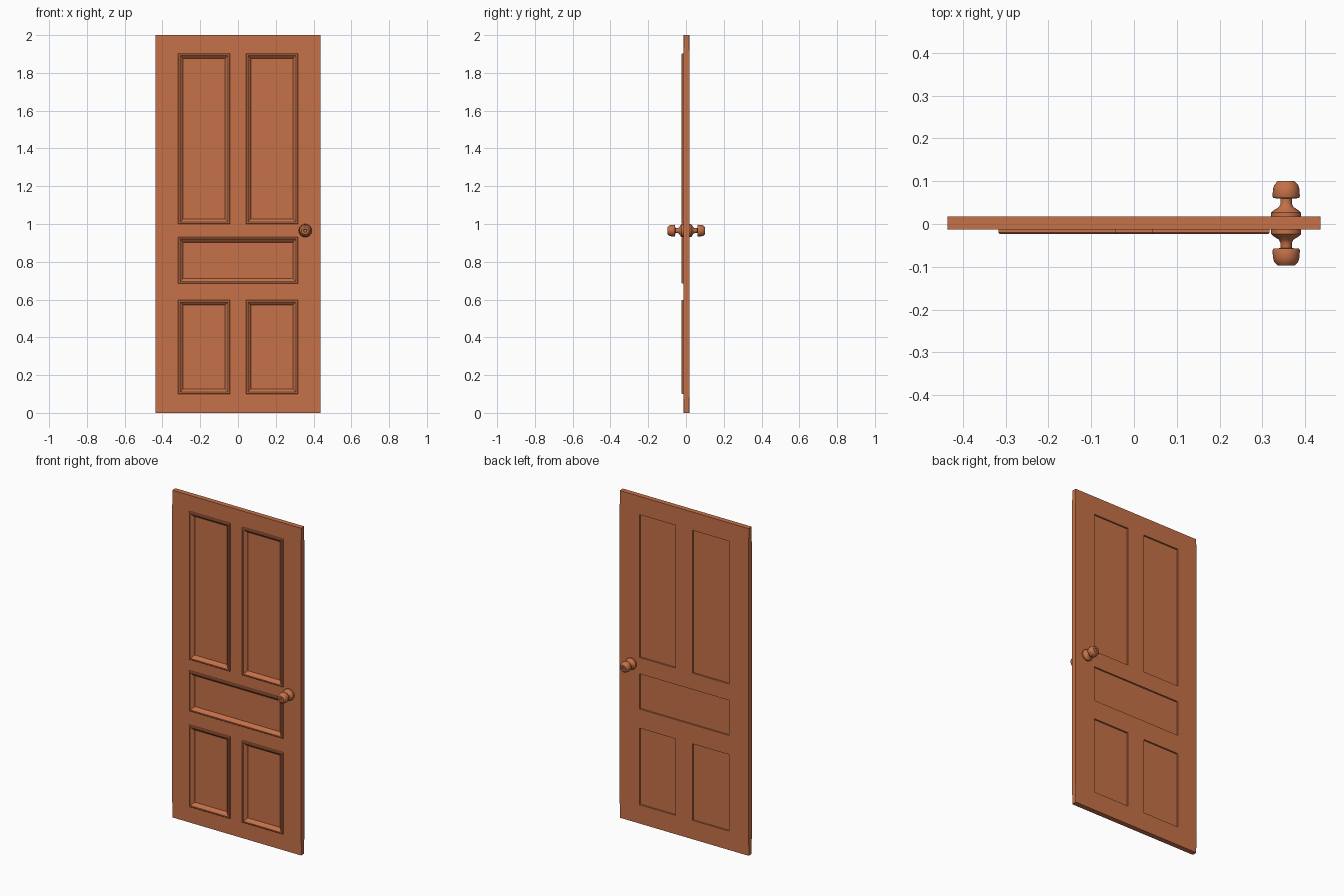
import bpy, bmesh, math

if "Cube" in bpy.data.objects:
    bpy.data.objects.remove(bpy.data.objects["Cube"])

wood = bpy.data.materials.new("brown_wood")
wood.diffuse_color = (0.56, 0.165, 0.065, 1)
wood.use_nodes = True
wood.node_tree.nodes["Principled BSDF"].inputs["Base Color"].default_value = wood.diffuse_color

FRONT, BACK = -0.013, 0.018
LAP = 0.015                      # how far the moulding overlaps the frame
W, X0, X1 = 0.436, 0.042, 0.317  # half width, moulding inner and outer x
ROWS = [(0.10, 0.598), (0.685, 0.93), (1.0, 1.903)]
PANELS = {
    "lower_left": (-X1, -X0, *ROWS[0]), "lower_right": (X0, X1, *ROWS[0]),
    "middle": (-X1, X1, *ROWS[1]),
    "upper_left": (-X1, -X0, *ROWS[2]), "upper_right": (X0, X1, *ROWS[2]),
}


def finish(bm, name, smooth=None):
    bmesh.ops.recalc_face_normals(bm, faces=bm.faces)
    me = bpy.data.meshes.new(name)
    bm.to_mesh(me)
    bm.free()
    ob = bpy.data.objects.new(name, me)
    bpy.context.collection.objects.link(ob)
    me.materials.append(wood)
    if smooth:
        bpy.ops.object.select_all(action='DESELECT')
        ob.select_set(True)
        bpy.context.view_layer.objects.active = ob
        bpy.ops.object.shade_smooth_by_angle(angle=math.radians(smooth))
    return ob


# Door frame: a grid with the panel openings left out, extruded to thickness
def frame():
    bm = bmesh.new()
    xs = [-W, -X1 + LAP, -X0 - LAP, X0 + LAP, X1 - LAP, W]
    zs = [0] + [z for a, b in ROWS for z in (a + LAP, b - LAP)] + [2]
    grid = [[bm.verts.new((x, FRONT, z)) for x in xs] for z in zs]
    for j in range(len(zs) - 1):
        for i in range(len(xs) - 1):
            cx, cz = (xs[i] + xs[i + 1]) / 2, (zs[j] + zs[j + 1]) / 2
            if any(a < cx < b and c < cz < d for a, b, c, d in PANELS.values()):
                continue
            bm.faces.new((grid[j][i], grid[j][i + 1], grid[j + 1][i + 1], grid[j + 1][i]))
    bmesh.ops.delete(bm, geom=[v for v in bm.verts if not v.link_faces], context='VERTS')
    out = bmesh.ops.extrude_face_region(bm, geom=list(bm.faces))
    for g in out["geom"]:
        if isinstance(g, bmesh.types.BMVert):
            g.co.y = BACK
    # Softened long outer edges
    long_edges = [e for e in bm.edges if all(abs(v.co.x) > W - 0.001 for v in e.verts)
                  and abs(e.verts[0].co.y - e.verts[1].co.y) < 1e-5]
    bmesh.ops.bevel(bm, geom=long_edges, offset=0.003, segments=1, affect='EDGES')
    finish(bm, "door_frame")


# Moulding: rectangular loops following an (inset, y) profile
MOULD = [(0, FRONT), (0, -0.020), (0.003, -0.023), (0.010, -0.023),
         (0.014, -0.019), (0.021, -0.014), (0.026, -0.008), (0.027, -0.002)]


def moulding(name, a, b, c, d):
    bm = bmesh.new()
    loops = [[bm.verts.new(p) for p in ((a + i, y, c + i), (b - i, y, c + i),
                                        (b - i, y, d - i), (a + i, y, d - i))]
             for i, y in MOULD]
    for p, q in zip(loops, loops[1:]):
        for k in range(4):
            bm.faces.new((p[k], p[(k + 1) % 4], q[(k + 1) % 4], q[k]))
    bm.normal_update()
    if sum(f.normal.y for f in bm.faces) > 0:
        bmesh.ops.reverse_faces(bm, faces=bm.faces)
    finish(bm, name, 40)


# Thin sunken panel filling an opening
def panel(name, a, b, c, d):
    bm = bmesh.new()
    bmesh.ops.create_cube(bm, size=1)
    for v in bm.verts:
        v.co = ((a + b) / 2 + v.co.x * (b - a - 2 * LAP),
                0.003 + v.co.y * 0.010,
                (c + d) / 2 + v.co.z * (d - c - 2 * LAP))
    finish(bm, name)


# Knob with rosette and neck: lathed (radius, distance) profile
KNOB = [(0.0, 0.010), (0.035, 0.010), (0.035, 0.025), (0.030, 0.030), (0.017, 0.038),
        (0.013, 0.046), (0.013, 0.058), (0.030, 0.059), (0.032, 0.063), (0.031, 0.080),
        (0.028, 0.090), (0.020, 0.0985), (0.010, 0.0985), (0.007, 0.096), (0.0, 0.096)]


def knob(name, side, n=14):
    bm = bmesh.new()
    rings = []
    for r, h in KNOB:
        rings.append([bm.verts.new((0.356 + r * math.cos(t), 0.0015 + side * h,
                                    0.965 + r * math.sin(t)))
                      for t in (2 * math.pi * k / n for k in range(n))])
    for p, q in zip(rings, rings[1:]):
        for k in range(n):
            bm.faces.new((p[k], p[(k + 1) % n], q[(k + 1) % n], q[k]))
    bmesh.ops.remove_doubles(bm, verts=bm.verts, dist=1e-5)
    finish(bm, name, 35)


frame()
for key, box in PANELS.items():
    moulding(key + "_moulding", *box)
    panel(key + "_panel", *box)
knob("front_knob", -1)
knob("back_knob", 1)
